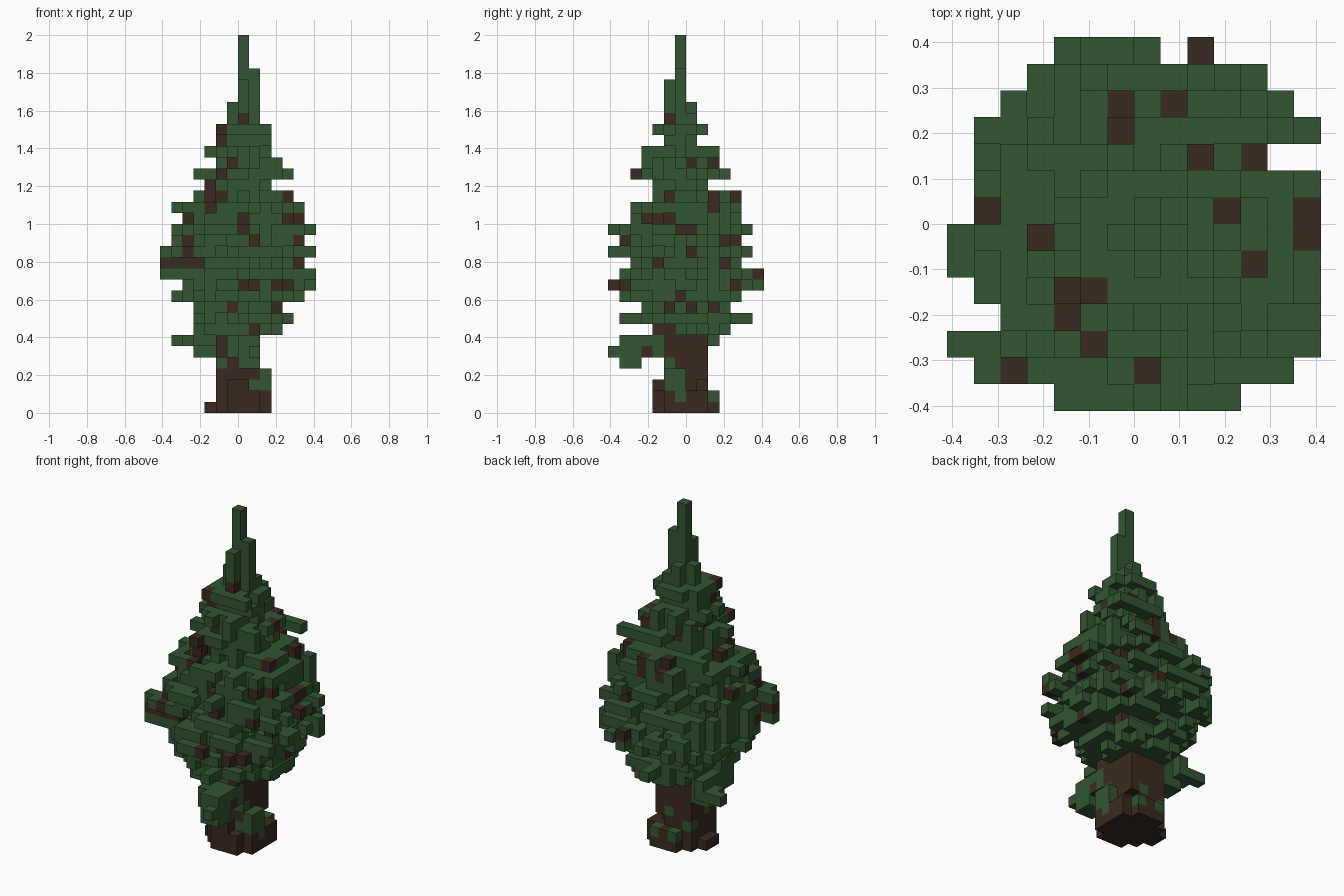
import bpy, bmesh, math, random
from mathutils import Vector

if "Cube" in bpy.data.objects:
    bpy.data.objects.remove(bpy.data.objects["Cube"])

random.seed(4)
SIZE = 2 / 34
voxels = {}


def fill(part, xs, ys, zs):
    """Fill a block of cells; each range excludes its end."""
    for x in range(*xs):
        for y in range(*ys):
            for z in range(*zs):
                voxels[x, y, z] = part


def disc(part, left, right, front, back, level, solid=1.0, rim=1.0, chance=0.0):
    """Fill one rounded layer with a ragged rim."""
    cx, cy = (left + right) / 2, (front + back) / 2
    hx, hy = (right - left) / 2, (back - front) / 2
    for x in range(math.floor(left), math.ceil(right)):
        for y in range(math.floor(front), math.ceil(back)):
            d = math.hypot((x + 0.5 - cx) / hx, (y + 0.5 - cy) / hy)
            if d < solid or (d < rim and random.random() < chance):
                voxels[x, y, level] = part


# Foliage layers from the bottom up: left, right, front, back
FIRST = 7
layers = [
    (-4, 4, -3, 4), (-4, 5, -6, 6), (-4, 4, -4, 4), (-6, 6, -6, 5),
    (-5, 7, -7, 7), (-7, 7, -6, 7), (-7, 6, -5, 5), (-7, 7, -7, 6),
    (-6, 6, -6, 5), (-6, 7, -7, 6), (-5, 6, -5, 5), (-6, 6, -5, 5),
    (-4, 5, -3, 5), (-3, 3, -3, 2), (-4, 5, -5, 4), (-2, 4, -4, 3),
    (-3, 3, -4, 3), (-2, 3, -2, 1), (-2, 3, -3, 2),
]
# Plan outline from front to back: left and right end of each row
outline = [(-3, 4), (-6, 6), (-7, 7), (-5, 7), (-6, 7), (-7, 7), (-7, 7),
           (-6, 7), (-6, 7), (-5, 5), (-6, 7), (-5, 6), (-4, 5), (-3, 3)]


def within(x, y, z):
    """Whether a leaf cell stays inside its layer and the plan outline."""
    if not FIRST <= z < FIRST + len(layers):
        return False
    left, right, front, back = layers[z - FIRST]
    low, high = outline[y + 7]
    return max(left, low) <= x < min(right, high) and front <= y < back


def calm(i, side):
    """Limit a layer's reach so lone twigs do not widen the whole layer."""
    here = layers[i][side]
    near = [abs(layers[j][side]) for j in (max(i - 1, 0), min(i + 1, len(layers) - 1))]
    return math.copysign(min(abs(here), sum(near) / 2 + 0.5), here)


for i, (left, right, front, back) in enumerate(layers):
    level = FIRST + i
    disc("foliage", *[calm(i, s) for s in range(4)], level, 0.84, 1.14, 0.5)
    # twigs that reach the full width of the layer
    wide = right > 4
    for end, rows in ((left, (-2, -1)), (right - 1, (-2, 0, 3) if wide else (-1, 0))):
        y = random.choice(rows)
        fill("foliage", (min(end, 0), max(end, 0) + 1), (y, y + 1), (level, level + 1))
    for end, columns in ((front, (-2, 0, 1)), (back - 1, (-3, 0, 2))):
        x = random.choice(columns if wide else (-1, 0, 1))
        fill("foliage", (x, x + 1), (min(end, 0), max(end, 0) + 1), (level, level + 1))

# Short twigs that reach the plan outline at each row
for y, (low, high) in enumerate(outline[:-1], -7):
    for end, step in ((low, 1), (high - 1, -1)):
        levels = [z for z in range(FIRST + 3, FIRST + 12) if within(end, y, z)]
        if levels:
            level = random.choice(levels)
            for n in range(3):
                voxels[end + n * step, y, level] = "foliage"

# Twig at the front right
fill("foliage", (-7, -2), (-5, -4), (12, 13))
fill("foliage", (-6, -3), (-5, -4), (13, 14))

# Trim stray leaves
for cell in [c for c in voxels if not within(*c)]:
    del voxels[cell]

# Stepped spire
for x, y, top in [(0, -1, 34), (1, -1, 31), (0, -2, 30), (-1, -1, 28), (0, 0, 28), (1, 0, 27)]:
    fill("foliage", (x, x + 1), (y, y + 1), (25, top))

# Trunk with flared roots
disc("trunk", -2, 3, -3, 3, 0)
fill("trunk", (-3, -2), (-1, 1), (0, 1))
disc("trunk", -2, 3, -3, 3, 1)
disc("trunk", -2, 2, -3, 2, 2)
for level in range(3, 8):
    disc("trunk", -2, 2, -2, 2, level, 1.1)

# Low bough reaching forward
fill("foliage", (0, 2), (-6, -4), (4, 7))
fill("foliage", (1, 2), (-7, -6), (5, 6))
fill("foliage", (-1, 2), (-5, -2), (5, 7))
fill("foliage", (-2, 2), (-3, -2), (5, 8))

# Low bough reaching to the right and back
fill("foliage", (-4, -2), (0, 2), (5, 7))
fill("foliage", (-4, -2), (-2, 0), (6, 7))
fill("foliage", (-6, -3), (2, 3), (6, 7))
fill("foliage", (-5, -3), (1, 2), (6, 7))

# Moss on the trunk
fill("foliage", (2, 3), (-1, 0), (1, 4))
fill("foliage", (2, 3), (-2, -1), (2, 4))
fill("foliage", (0, 2), (-2, -1), (4, 5))
for cell in [(-2, -2, 4), (1, -2, 2), (1, 2, 1), (-2, 1, 2), (-2, -1, 3), (0, 1, 3), (-1, 2, 1)]:
    voxels[cell] = "foliage"


def covered(cell):
    return any((cell[0], cell[1], z) in voxels for z in range(cell[2] + 1, 34))


def bare(axis, sign, u, v):
    """Turn the outermost leaf seen along an axis brown, under a leaf roof."""
    others = [a for a in range(3) if a != axis]
    line = [c for c in voxels if c[others[0]] == u and c[others[1]] == v]
    if not line:
        return
    cell = max(line, key=lambda c: sign * c[axis])
    if voxels[cell] != "foliage":
        return
    voxels[cell] = "twigs"
    x, y, z = cell
    if axis != 2 and not covered(cell) and within(x, y, z + 1):
        voxels[x, y, z + 1] = "foliage"


# Bare twigs, listed from the bottom up where they show at the front, left and top
front_twigs = [(-2, 5), (-2, 6), (1, 7), (-1, 9), (0, 11), (1, 11), (4, 11), (-7, 13),
               (-6, 13), (-5, 13), (-4, 13), (5, 13), (-5, 15), (1, 15), (0, 16),
               (-5, 17), (0, 17), (4, 17), (5, 17), (-3, 19), (-2, 19), (-2, 21),
               (-1, 22), (-2, 24), (0, 26)]
left_twigs = [(-4, 5), (-2, 9), (0, 9), (-1, 10), (-7, 11), (4, 11), (-3, 13), (3, 13),
              (0, 14), (-6, 15), (3, 15), (4, 15), (-1, 16), (-3, 17), (-2, 17),
              (2, 18), (4, 19), (0, 22)]
top_twigs = [(-1, 4), (-1, 3), (2, 2), (4, 2), (6, 0), (4, -2), (-3, -3), (-2, -3),
             (-3, -4), (-5, -6), (0, -6)]
for level in range(9, 24, 3):
    bare(1, 1, random.randint(-3, 3), level)
    bare(0, -1, random.randint(-3, 3), level + 1)
for u, v in front_twigs:
    bare(1, -1, u, v)
for u, v in left_twigs:
    bare(0, 1, u, v)
for u, v in top_twigs:
    bare(2, 1, u, v)


def material(name, colour):
    mat = bpy.data.materials.new(name)
    mat.use_nodes = True
    mat.diffuse_color = colour
    mat.node_tree.nodes["Principled BSDF"].inputs["Base Color"].default_value = colour
    return mat


green = material("leaf green", (0.032, 0.092, 0.032, 1))
brown = material("bark brown", (0.042, 0.023, 0.014, 1))


def build(part, mat):
    """Make one object from the exposed sides of a part's cells."""
    bm = bmesh.new()
    for cell in [c for c in voxels if voxels[c] == part]:
        centre = Vector(cell) + Vector((0.5, 0.5, 0.5))
        for axis in range(3):
            for sign in (-1, 1):
                out = Vector((0, 0, 0))
                out[axis] = sign
                if tuple(int(c + o) for c, o in zip(cell, out)) in voxels:
                    continue
                a = Vector((0, 0, 0))
                a[(axis + 1) % 3] = 0.5
                b = out.cross(a)
                mid = centre + out / 2
                corners = (mid + a + b, mid - a + b, mid - a - b, mid + a - b)
                bm.faces.new([bm.verts.new(p * SIZE) for p in corners])
    bmesh.ops.remove_doubles(bm, verts=bm.verts, dist=0.001)
    mesh = bpy.data.meshes.new(part)
    bm.to_mesh(mesh)
    bm.free()
    mesh.materials.append(mat)
    bpy.context.collection.objects.link(bpy.data.objects.new(part, mesh))


build("foliage", green)
build("trunk", brown)
build("twigs", brown)
